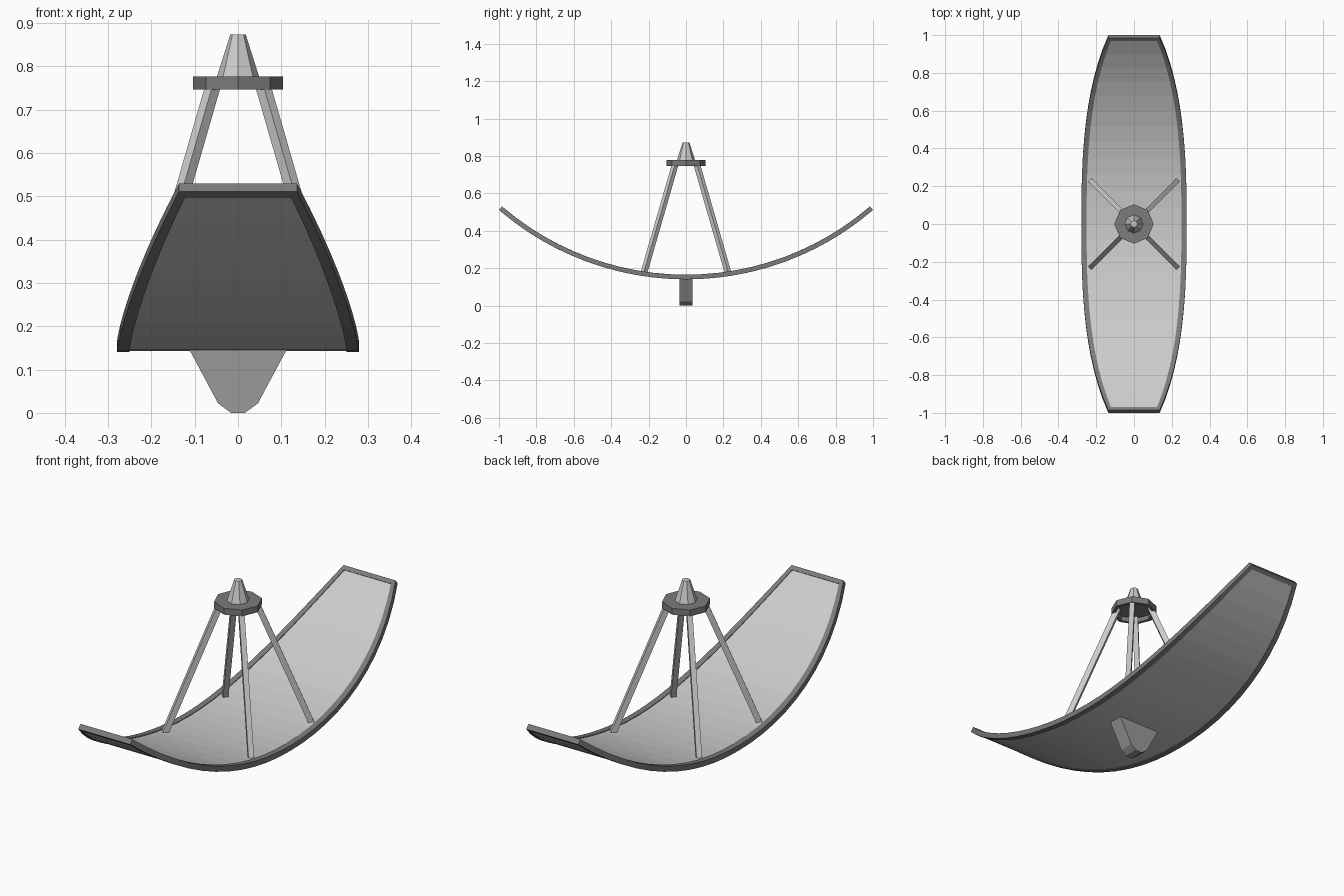
import bpy, bmesh
from math import sin, cos, asin, pi, atan2
from mathutils import Vector, Matrix

if "Cube" in bpy.data.objects:
    bpy.data.objects.remove(bpy.data.objects["Cube"])

ZC, R_IN, R_OUT = 1.673, 1.508, 1.533      # arc centre height, top and underside radii
A = asin(1.0 / R_OUT)                      # half angle of the arc
N = 24                                     # segments along the dish


def material(name, v):
    m = bpy.data.materials.new(name)
    m.diffuse_color = (v, v, v, 1)
    m.use_nodes = True
    m.node_tree.nodes["Principled BSDF"].inputs["Base Color"].default_value = m.diffuse_color
    return m


light = material("light_grey", 0.6)
mid = material("mid_grey", 0.32)
dark = material("dark_grey", 0.2)


def finish(name, bm, mat):
    bmesh.ops.recalc_face_normals(bm, faces=bm.faces[:])
    me = bpy.data.meshes.new(name)
    bm.to_mesh(me)
    bm.free()
    me.materials.append(mat)
    ob = bpy.data.objects.new(name, me)
    bpy.context.collection.objects.link(ob)
    return ob


def skin(bm, rings, close=False):
    """Join equal closed loops of points; cap the ends or close the loop."""
    vs = [[bm.verts.new(p) for p in ring] for ring in rings]
    n = len(vs[0])
    for a, b in zip(vs, vs[1:] + ([vs[0]] if close else [])):
        for i in range(n):
            j = (i + 1) % n
            bm.faces.new((a[i], a[j], b[j], b[i]))
    if not close:
        bm.faces.new(vs[0])
        bm.faces.new(vs[-1])


def half_width(t):
    return 0.279 - 0.143 * abs(t) ** 2.6


def on_arc(x, a, r):
    return (x, r * sin(a), ZC - r * cos(a))


steps = [2 * i / N - 1 for i in range(N + 1)]
SX, SA, INSET = 0.9, 0.981, 0.003

# reflector panel, set just below the rim on both sides
bm = bmesh.new()
rings = []
for t in steps:
    w, a = half_width(t) * SX, t * A * SA
    rings.append([on_arc(-w, a, R_IN + INSET), on_arc(w, a, R_IN + INSET),
                  on_arc(w, a, R_OUT - INSET), on_arc(-w, a, R_OUT - INSET)])
skin(bm, rings)
finish("reflector_panel", bm, light)

# dark rim around the panel
bm = bmesh.new()
rings = []
for s, ts in ((1, steps), (-1, steps[::-1])):
    for t in ts:
        w, a = s * half_width(t), t * A
        rings.append([on_arc(w, a, R_IN), on_arc(w, a, R_OUT),
                      on_arc(w * SX, a * SA, R_OUT), on_arc(w * SX, a * SA, R_IN)])
skin(bm, rings, close=True)
finish("reflector_rim", bm, dark)

# mount under the dish
half = [(0.122, 0.158), (0.108, 0.138), (0.046, 0.022), (0.016, 0)]
profile = half + [(-x, z) for x, z in reversed(half)]
bm = bmesh.new()
skin(bm, [[(x, y, z) for x, z in profile] for y in (-0.036, 0.036)])
finish("mount", bm, mid)


def octagon(r, z):
    return [(r * cos(i * pi / 4), r * sin(i * pi / 4), z) for i in range(8)]


# feed ring, recessed from below
bm = bmesh.new()
skin(bm, [octagon(0.104, 0.777), octagon(0.104, 0.747),
          octagon(0.088, 0.747), octagon(0.088, 0.770)])
finish("feed_ring", bm, dark)

# feed cone on top
bm = bmesh.new()
skin(bm, [octagon(0.049, 0.775), octagon(0.018, 0.873)])
finish("feed_cone", bm, light)

# four square struts turned to face the centre
H = 0.012
for k, side in enumerate(("back_right", "back_left", "front_left", "front_right")):
    rot = Matrix.Rotation(pi / 4 + k * pi / 2, 3, 'Z')
    rings = []
    for r, z in ((0.321, 0.168), (0.075, 0.771)):
        rings.append([rot @ Vector((r + dx, dy, z + dx * 0.4)) for dx, dy in
                      ((-H, -H), (H, -H), (H, H), (-H, H))])
    bm = bmesh.new()
    skin(bm, rings)
    finish("strut_" + side, bm, light)
